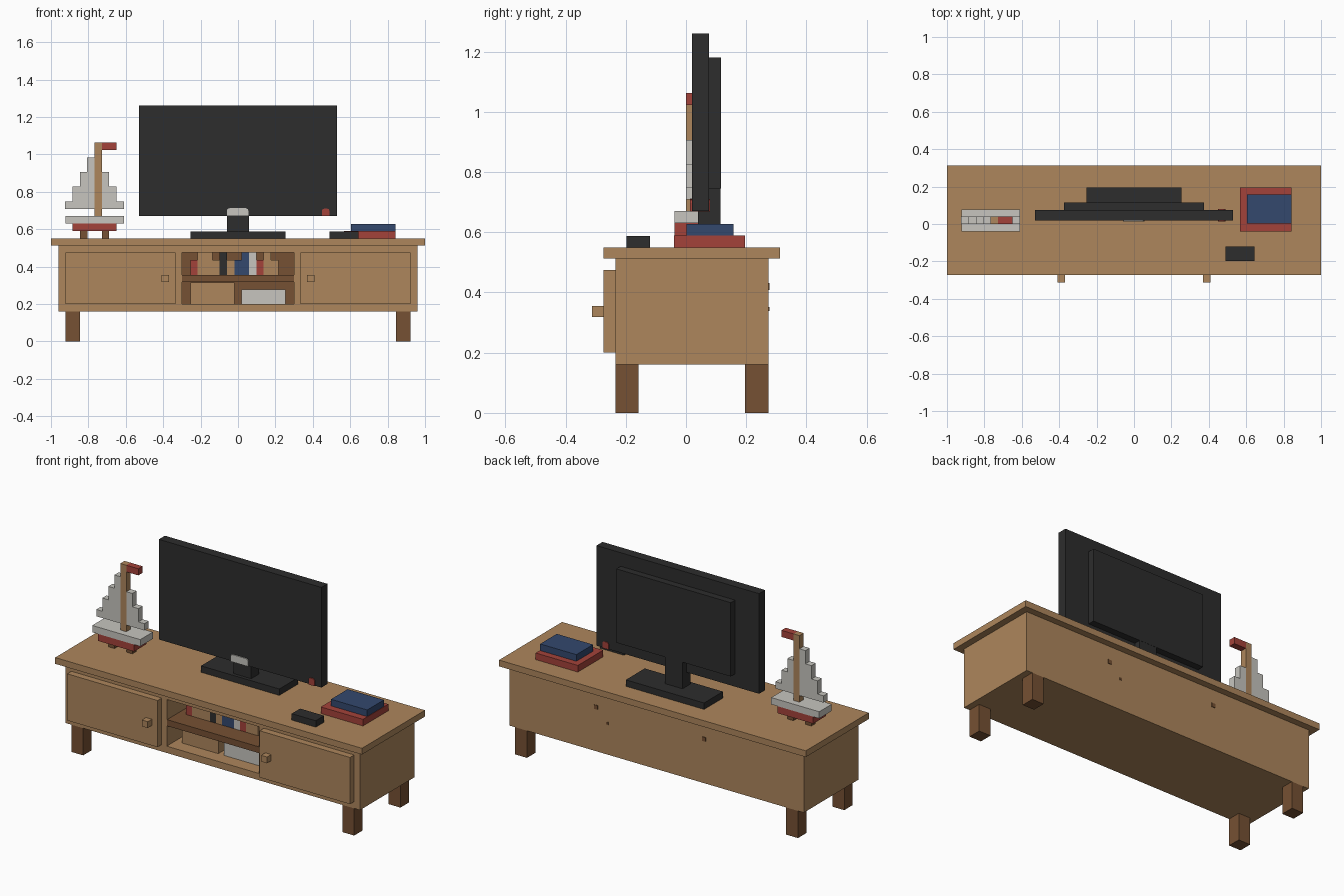
import bpy

old = bpy.data.objects.get("Cube")
if old:
    bpy.data.objects.remove(old, do_unlink=True)


def material(name, r, g, b):
    m = bpy.data.materials.new(name)
    m.use_nodes = True
    m.diffuse_color = (r, g, b, 1)
    bsdf = next(n for n in m.node_tree.nodes if n.type == 'BSDF_PRINCIPLED')
    bsdf.inputs["Base Color"].default_value = (r, g, b, 1)
    bsdf.inputs["Roughness"].default_value = 0.8
    return m


OAK = material("oak", 0.42, 0.24, 0.107)
WALNUT = material("walnut", 0.18, 0.082, 0.033)
BLACK = material("black", 0.026, 0.026, 0.026)
GREY = material("light_grey", 0.57, 0.56, 0.52)
RED = material("red", 0.37, 0.055, 0.042)
BLUE = material("blue", 0.033, 0.065, 0.155)


def box(name, x, y, z, mat):
    """Box spanning the given (low, high) ranges."""
    bpy.ops.mesh.primitive_cube_add(size=1, location=[sum(r) / 2 for r in (x, y, z)])
    ob = bpy.context.object
    ob.name = name
    ob.scale = [r[1] - r[0] for r in (x, y, z)]
    bpy.ops.object.transform_apply(location=False, rotation=False, scale=True)
    ob.data.materials.append(mat)
    return ob


def mirrored(name, x, y, z, mat):
    box("left_" + name, x, y, z, mat)
    box("right_" + name, (-x[1], -x[0]), y, z, mat)


# Cabinet body with the open middle niche
FRONT, BACK = -0.235, 0.274
body = box("cabinet_body", (-0.96, 0.96), (FRONT, BACK), (0.16, 0.513), OAK)
cutter = box("niche_cutter", (-0.3, 0.3), (-0.4, 0.06), (0.2, 0.475), OAK)
mod = body.modifiers.new("niche", 'BOOLEAN')
mod.object = cutter
mod.solver = 'EXACT'
bpy.context.view_layer.objects.active = body
bpy.ops.object.modifier_apply(modifier="niche")
bpy.data.objects.remove(cutter, do_unlink=True)
box("cabinet_top", (-1, 1), (-0.274, 0.313), (0.513, 0.55), OAK)
box("niche_back", (-0.3, 0.3), (0.052, 0.06), (0.2, 0.475), WALNUT)
box("shelf", (-0.3, 0.3), (FRONT + 0.003, 0.052), (0.318, 0.355), WALNUT)

# Legs, doors and knobs
for end, y in (("front", (-0.235, -0.157)), ("back", (0.196, 0.274))):
    mirrored(end + "_leg", (0.845, 0.922), y, (0, 0.16), WALNUT)
mirrored("door", (0.333, 0.922), (-0.274, FRONT), (0.2, 0.475), OAK)
mirrored("knob", (0.37, 0.408), (-0.313, -0.274), (0.318, 0.355), OAK)

# Cable holes in the back
for x, z, r in ((0.395, 0.42, 0.012), (-0.31, 0.42, 0.012), (0.32, 0.345, 0.007)):
    box("cable_hole", (x - r, x + r), (BACK, BACK + 0.003), (z - r, z + r), WALNUT)

# Boxes under the shelf
box("storage_box", (-0.255, -0.02), (-0.155, 0.04), (0.2, 0.316), OAK)
box("paper_box", (0.018, 0.253), (-0.155, 0.04), (0.2, 0.276), GREY)

# Row of books on the shelf
row = [(RED, 1, 0.435), (OAK, 2, 0.474), (OAK, 1, 0.435), (BLACK, 1, 0.474),
       (OAK, 1, 0.435), (BLUE, 1, 0.435), (BLUE, 1, 0.474), (GREY, 1, 0.474),
       (RED, 1, 0.435), (OAK, 1, 0.474), (OAK, 1, 0.435)]
x, step = -0.255, 0.0392
for mat, count, top in row:
    box("shelf_book", (x, x + step * count), (-0.12, 0.04), (0.355, top), mat)
    x += step * count

# Television with its stand
box("screen", (-0.53, 0.53), (0.02, 0.076), (0.67, 1.26), BLACK)
box("screen_back", (-0.373, 0.373), (0.076, 0.116), (0.745, 1.18), BLACK)
box("stand_neck", (-0.058, 0.058), (0.04, 0.115), (0.588, 0.745), BLACK)
box("stand_base", (-0.255, 0.255), (0.02, 0.196), (0.55, 0.588), BLACK)


def rounded_tab(name, x, y, z, mat, radius):
    """Box with its two upper corners cut off."""
    ob = box(name, x, y, z, mat)
    weights = ob.data.attributes.new("bevel_weight_edge", 'FLOAT', 'EDGE')
    for e in ob.data.edges:
        a, b = (ob.data.vertices[i].co for i in e.vertices)
        if a.z > 0 and b.z > 0 and abs(a.x - b.x) < 1e-5:
            weights.data[e.index].value = 1
    bevel = ob.modifiers.new("corners", 'BEVEL')
    bevel.limit_method = 'WEIGHT'
    bevel.width = radius
    bevel.segments = 2


rounded_tab("sensor_panel", (-0.06, 0.056), (0.014, 0.022), (0.669, 0.712), GREY, 0.014)
rounded_tab("power_light", (0.449, 0.489), (0.014, 0.08), (0.669, 0.71), RED, 0.012)

# Stacked books and remote on the top
box("large_book", (0.568, 0.843), (-0.04, 0.196), (0.55, 0.589), RED)
box("small_book", (0.605, 0.841), (0.002, 0.157), (0.589, 0.628), BLUE)
box("remote", (0.488, 0.645), (-0.197, -0.119), (0.55, 0.588), BLACK)

# Toy sailing boat
for x in (-0.845, -0.728):
    box("boat_stand", (x, x + step), (0, step), (0.55, 0.589), WALNUT)
box("boat_hull", (-0.884, -0.65), (-0.039, 0.078), (0.589, 0.63), RED)
box("boat_deck", (-0.923, -0.61), (-0.039, 0.078), (0.63, 0.67), GREY)
box("mast", (-0.767, -0.728), (0, step), (0.67, 1.062), OAK)
box("flag", (-0.728, -0.65), (0, step), (1.023, 1.062), RED)
for i, top in enumerate((0.984, 0.906, 0.827, 0.749)):
    x = -0.767 - step * (i + 1)
    box("left_sail_strip", (x, x + step), (0, step), (0.709, top), GREY)
for i, top in enumerate((0.906, 0.827, 0.749)):
    x = -0.728 + step * i
    box("right_sail_strip", (x, x + step), (0, step), (0.709, top), GREY)
